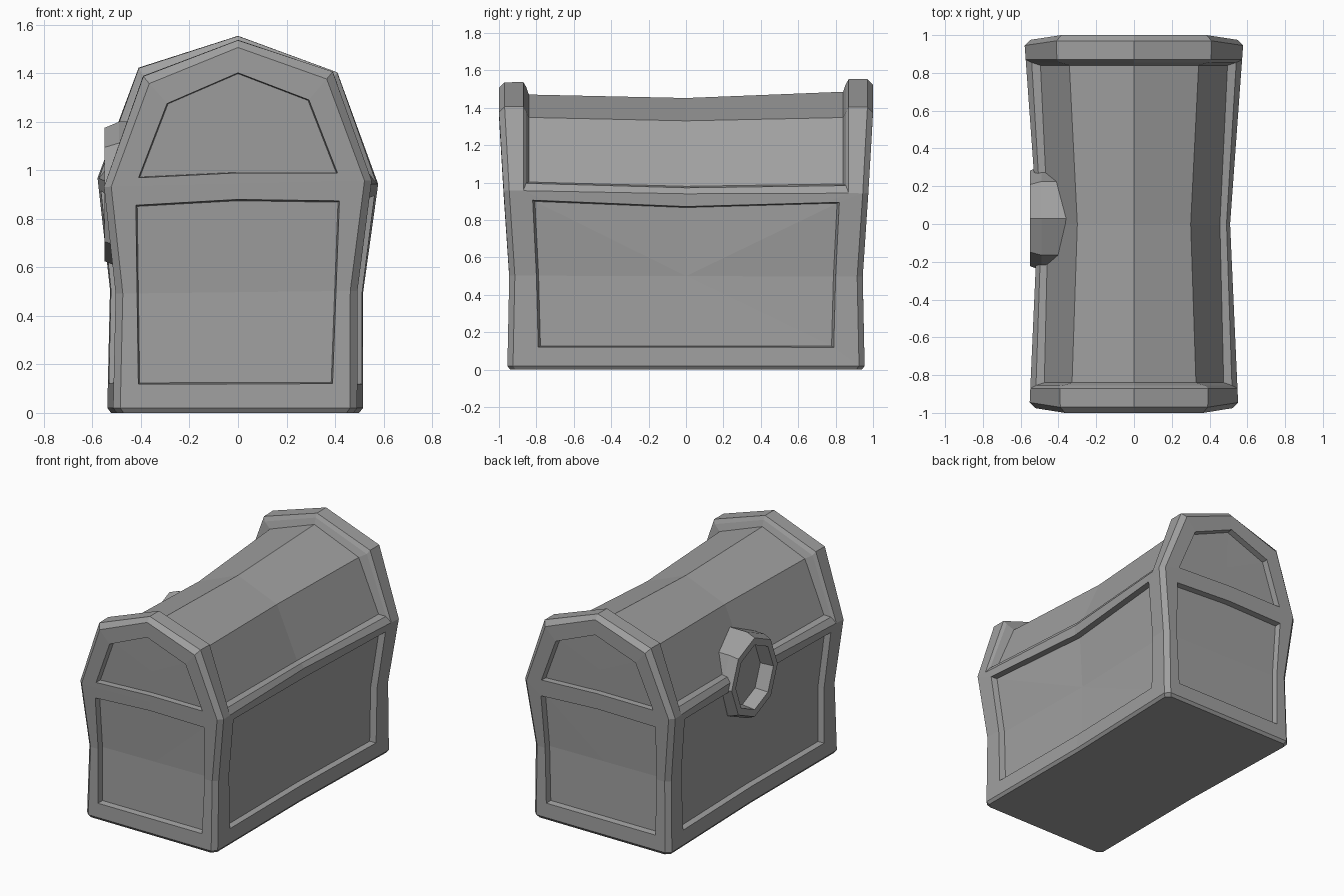
import bpy
import bmesh
from math import sin, cos, pi
from mathutils import Vector

cube = bpy.data.objects.get("Cube")
if cube:
    bpy.data.objects.remove(cube)

grey = bpy.data.materials.new("plain_grey")
grey.use_nodes = True
COLOUR = (0.35, 0.35, 0.35, 1)
grey.diffuse_color = COLOUR
grey.node_tree.nodes["Principled BSDF"].inputs["Base Color"].default_value = COLOUR

# Corner posts: height, half width at corner, half width mid-side, half length
LEVELS = [(0.02, 0.515, 0.50, 0.955), (0.5, 0.51, 0.49, 0.945), (0.95, 0.565, 0.51, 0.975)]
CHAMFER = 0.03
SIGNS = (-1, 1)


def at_height(z):
    """Interpolated post sizes at a height."""
    lo, hi = LEVELS[:2] if z < LEVELS[1][0] else LEVELS[1:]
    t = (z - lo[0]) / (hi[0] - lo[0])
    return [a + (b - a) * t for a, b in zip(lo[1:], hi[1:])]


def side(s, y, z):
    """Point on the long side, pinched in the middle."""
    corner, mid, length = at_height(z)
    t = abs(y) / (length - CHAMFER)
    return Vector((s * (mid + (corner - mid) * t), y, z))


def end(s, x, z):
    """Point on the end wall, leaning outward above the rail."""
    if z > 0.95:
        y = min(1.0, 0.975 + (z - 0.95) * 0.06)
    else:
        y = at_height(z)[2]
    return Vector((x, s * y, z))


def side_post(sx, sy, k):
    z, _, _, length = LEVELS[k]
    return side(sx, sy * (length - CHAMFER), z)


def end_post(sx, sy, k):
    return end(sy, sx * (LEVELS[k][1] - CHAMFER), LEVELS[k][0])


def bridge(bm, a, b, closed=True):
    n = len(a)
    for i in range(n if closed else n - 1):
        j = (i + 1) % n
        bm.faces.new([bm.verts.new(p) for p in (a[i], a[j], b[j], b[i])])


def recess(bm, outer, inner, centre, inward):
    """Frame around a sunken panel."""
    sunk = [centre + (p - centre) * 0.985 + inward for p in inner]
    bridge(bm, outer, inner)
    bridge(bm, inner, sunk)
    for a, b in zip(sunk, sunk[1:] + sunk[:1]):
        bm.faces.new([bm.verts.new(p) for p in (a, b, centre + inward)])


def finish(bm, name):
    bmesh.ops.remove_doubles(bm, verts=bm.verts, dist=0.0005)
    bmesh.ops.recalc_face_normals(bm, faces=bm.faces)
    mesh = bpy.data.meshes.new(name)
    bm.to_mesh(mesh)
    bm.free()
    mesh.materials.append(grey)
    obj = bpy.data.objects.new(name, mesh)
    bpy.context.scene.collection.objects.link(obj)
    return obj


bm = bmesh.new()
DEPTH = 0.04
RAIL_Z = 0.94
ARCH_Y = 0.87

# Long sides with sunken panels
for s in SIGNS:
    def rail_end(sy):
        return side(s, sy * ARCH_Y, 0.95)
    outer = [side_post(s, -1, 0), side(s, 0, 0.02), side_post(s, 1, 0), side_post(s, 1, 1),
             side_post(s, 1, 2), rail_end(1), side(s, 0, RAIL_Z), rail_end(-1),
             side_post(s, -1, 2), side_post(s, -1, 1)]
    half = [(0.79, 0.12), (0.8, 0.5), (0.82, 0.9), (0.75, 0.898)]
    inner = ([side(s, -0.79, 0.12), side(s, 0, 0.12)] + [side(s, y, z) for y, z in half]
             + [side(s, 0, 0.872)] + [side(s, -y, z) for y, z in half[:0:-1]])
    recess(bm, outer, inner, side(s, 0, 0.5), Vector((-s * DEPTH, 0, 0)))

# Arch profiles: outer rim, rim face, inner lip, lid surface, lid middle
RIM = [(0.565, 0.95), (0.4, 1.405), (0, 1.545)]
FACE = [(0.535, 0.95), (0.375, 1.375), (0, 1.515)]
LIP = [(0.53, 0.99), (0.385, 1.38), (0, 1.52)]
LID = [(0.485, 0.998), (0.335, 1.348), (0, 1.478)]
LID_MID = [(0.455, 0.98), (0.3, 1.33), (0, 1.452)]


def arch(profile, place):
    pts = [(-x, z) for x, z in profile] + [(x, z) for x, z in profile[-2::-1]]
    return [place(x, z) for x, z in pts]


# End walls, arched panels and rims
rim_inner = {}
for s in SIGNS:
    inward = Vector((0, -s * DEPTH, 0))
    outer = [end_post(-1, s, 0), end(s, 0, 0.02), end_post(1, s, 0), end_post(1, s, 1),
             end_post(1, s, 2), end(s, 0, 0.95), end_post(-1, s, 2), end_post(-1, s, 1)]
    inner = [end(s, x, z) for x, z in ((-0.41, 0.12), (0, 0.12), (0.41, 0.12), (0.42, 0.5),
                                       (0.43, 0.87), (0, 0.885), (-0.43, 0.87), (-0.42, 0.5))]
    recess(bm, outer, inner, end(s, 0, 0.5), inward)

    face = arch(FACE, lambda x, z: end(s, x, z))
    window = arch([(0.42, 0.985), (0.3, 1.29), (0, 1.41)], lambda x, z: end(s, x, z))
    recess(bm, face + [end(s, 0, 0.95)], window + [end(s, 0, 0.995)], end(s, 0, 1.15), inward)

    rim = arch(RIM, lambda x, z: Vector((x, s * (end(s, x, z).y * s - CHAMFER), z)))
    back = arch(RIM, lambda x, z: Vector((x, s * ARCH_Y, z)))
    back[0], back[-1] = side(-1, s * ARCH_Y, 0.95), side(1, s * ARCH_Y, 0.95)
    bridge(bm, face, rim, False)
    bridge(bm, rim, back, False)
    rim_inner[s] = back
    for sx in SIGNS:
        bridge(bm, [side_post(sx, s, k) for k in range(3)],
               [end_post(sx, s, k) for k in range(3)], False)


# Lid sunk between the rims and side rails
def roof_loop(front, rear, mid):
    return front + [mid(1)] + rear[::-1] + [mid(-1)]


lips = [arch(LIP, lambda x, z: Vector((x, s * 0.855, z))) for s in SIGNS]
lids = [arch(LID, lambda x, z: Vector((x, s * 0.84, z))) for s in SIGNS]
lid_mid = arch(LID_MID, lambda x, z: Vector((x, 0, z)))
rim_loop = roof_loop(rim_inner[-1], rim_inner[1], lambda s: side(s, 0, RAIL_Z))
lip_loop = roof_loop(*lips, lambda s: Vector((s * 0.49, 0, 0.972)))
lid_loop = roof_loop(*lids, lambda s: lid_mid[0 if s < 0 else -1])
bridge(bm, rim_loop, lip_loop)
bridge(bm, lip_loop, lid_loop)
bridge(bm, lids[0], lid_mid, False)
bridge(bm, lid_mid, lids[1], False)

# Underside with a small bevel
base = [side_post(1, -1, 0), side(1, 0, 0.02), side_post(1, 1, 0),
        end_post(1, 1, 0), end(1, 0, 0.02), end_post(-1, 1, 0),
        side_post(-1, 1, 0), side(-1, 0, 0.02), side_post(-1, -1, 0),
        end_post(-1, -1, 0), end(-1, 0, 0.02), end_post(1, -1, 0)]
sole = [Vector((p.x * 0.97, p.y * 0.985, 0)) for p in base]
bridge(bm, base, sole)
bm.faces.new([bm.verts.new(p) for p in sole])

# Slight hand-made crookedness
for v in bm.verts:
    x, y, z = v.co
    low = min(z, 1)
    v.co.x = x * (1 + 0.025 * y) - 0.012 * (1 - low)
    v.co.z = z * (1 + 0.006 * y) - 0.025 * x * y * low
body = finish(bm, "chest_body")


# Octagonal lock ring on the right side
def octagon(radius, x):
    return [Vector((x, 0.03 + 0.92 * radius * sin(i * pi / 4), 0.9 + radius * cos(i * pi / 4)))
            for i in range(8)]


def lathe(name, steps):
    bm = bmesh.new()
    loops = [octagon(r, x) for r, x in steps]
    for a, b in zip(loops, loops[1:]):
        bridge(bm, a, b)
    for cap in (loops[0], loops[-1]):
        bm.faces.new([bm.verts.new(p) for p in cap])
    return finish(bm, name)


lathe("lock_ring", [(0.215, -0.455), (0.225, -0.55), (0.275, -0.55), (0.3, -0.49), (0.3, -0.34)])

# Cut the rail away inside the ring
cutter = lathe("lock_cutter", [(0.25, -0.7), (0.25, -0.44)])
cutter.hide_render = True
cut = body.modifiers.new("lock_hole", "BOOLEAN")
cut.operation = "DIFFERENCE"
cut.solver = "EXACT"
cut.object = cutter
graph = bpy.context.evaluated_depsgraph_get()
body.data = bpy.data.meshes.new_from_object(body.evaluated_get(graph))
body.modifiers.clear()
bpy.data.objects.remove(cutter)
